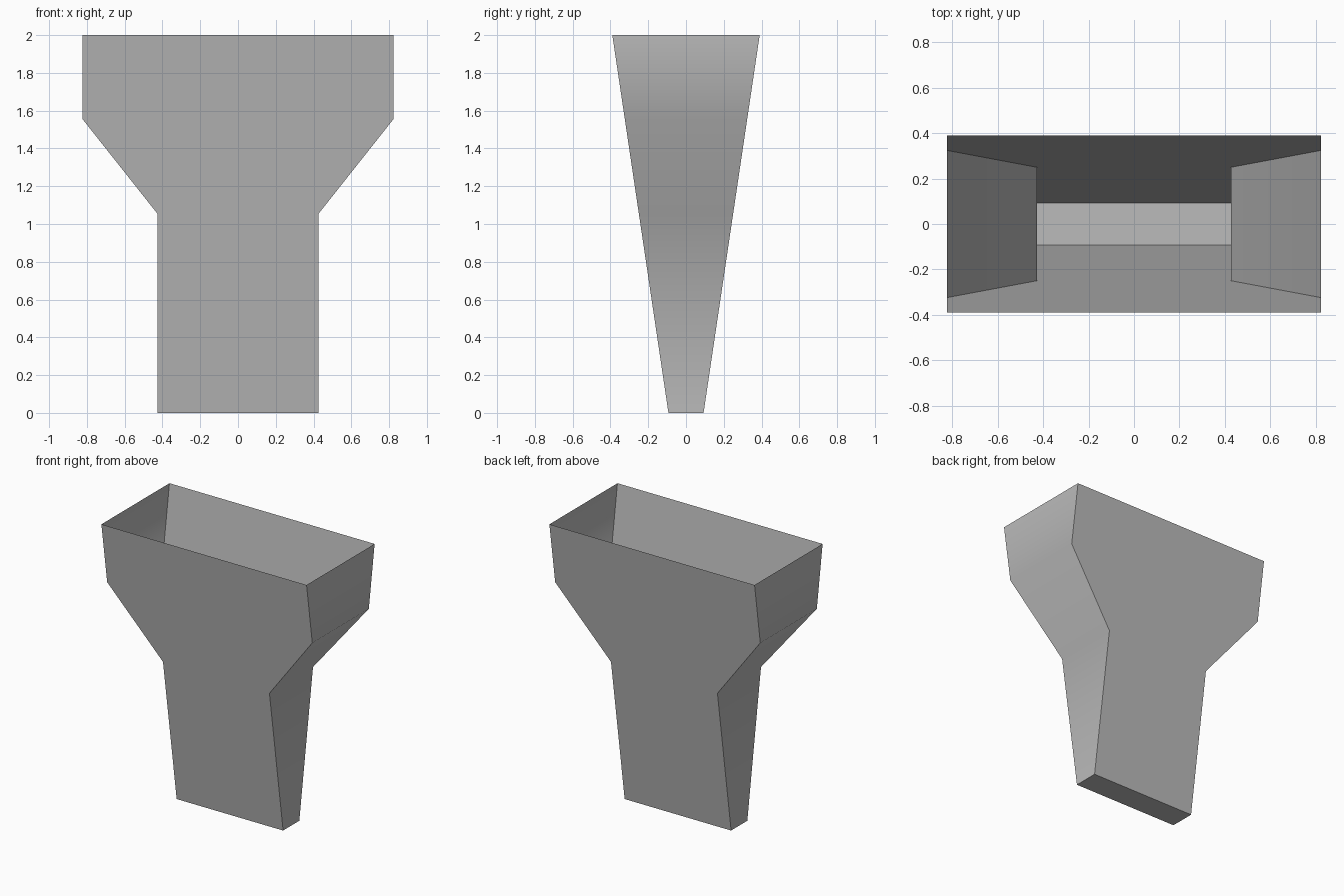
import bpy
import bmesh
import math

cube = bpy.data.objects.get("Cube")
if cube:
    bpy.data.objects.remove(cube, do_unlink=True)

# Plain grey material
grey = bpy.data.materials.new("plain_grey")
grey.use_nodes = True
colour = (0.5, 0.5, 0.5, 1)
grey.diffuse_color = colour
grey.node_tree.nodes["Principled BSDF"].inputs["Base Color"].default_value = colour

# Half width at each height; depth tapers evenly from rim to foot
PROFILE = [(0.427, 0), (0.427, 1.055), (0.823, 1.555), (0.823, 2)]
FOOT_DEPTH, RIM_DEPTH = 0.093, 0.39


def half_depth(z):
    return FOOT_DEPTH + (RIM_DEPTH - FOOT_DEPTH) * z / 2


# Open-topped hopper: broad front and back panels, folded sides, closed foot
bm = bmesh.new()
outline = PROFILE + [(-x, z) for x, z in reversed(PROFILE)]
front = [bm.verts.new((x, -half_depth(z), z)) for x, z in outline]
back = [bm.verts.new((x, half_depth(z), z)) for x, z in outline]
bm.faces.new(front)
bm.faces.new(back[::-1])
rim = len(PROFILE) - 1
for i in range(len(outline)):
    if i != rim:
        j = (i + 1) % len(outline)
        bm.faces.new((front[j], front[i], back[i], back[j]))

mesh = bpy.data.meshes.new("hopper_shell")
bm.to_mesh(mesh)
bm.free()
mesh.materials.append(grey)
hopper = bpy.data.objects.new("hopper_shell", mesh)
bpy.context.collection.objects.link(hopper)

# Soft folds along the sides, crisp panel edges
bpy.context.view_layer.objects.active = hopper
hopper.select_set(True)
bpy.ops.object.shade_smooth_by_angle(angle=math.radians(50))
